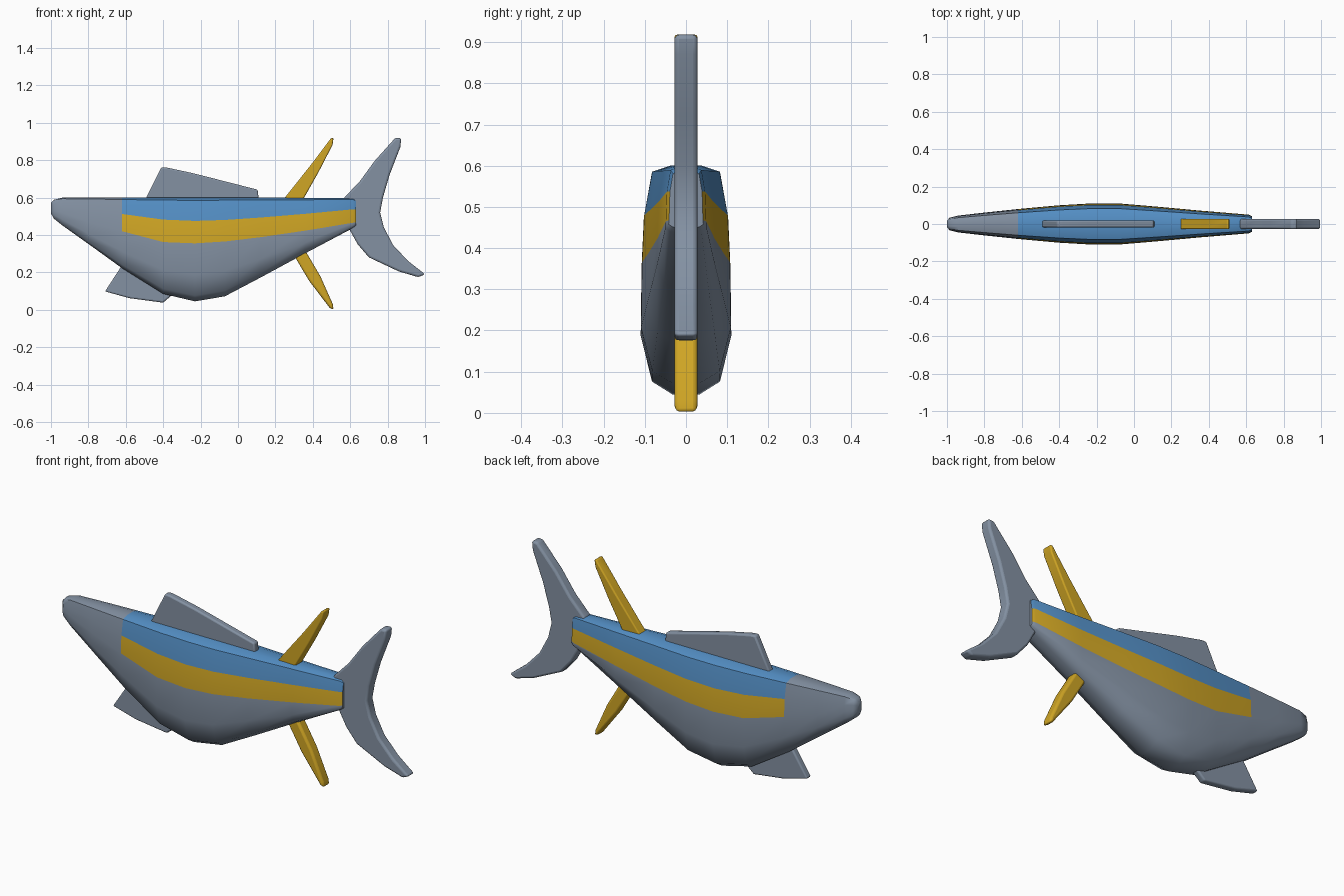
import bpy, bmesh, math

if "Cube" in bpy.data.objects:
    bpy.data.objects.remove(bpy.data.objects["Cube"])


def material(name, rgb):
    m = bpy.data.materials.new(name)
    m.diffuse_color = (*rgb, 1)
    m.use_nodes = True
    m.node_tree.nodes["Principled BSDF"].inputs["Base Color"].default_value = m.diffuse_color
    return m


GREY = material("slate grey", (0.23, 0.285, 0.365))
BLUE = material("blue", (0.09, 0.28, 0.57))
YELLOW = material("golden yellow", (0.63, 0.38, 0.018))


def make_object(name, bm, mats, angle):
    bmesh.ops.recalc_face_normals(bm, faces=bm.faces)
    me = bpy.data.meshes.new(name)
    bm.to_mesh(me)
    bm.free()
    ob = bpy.data.objects.new(name, me)
    bpy.context.collection.objects.link(ob)
    for m in mats:
        me.materials.append(m)
    bpy.ops.object.select_all(action='DESELECT')
    bpy.context.view_layer.objects.active = ob
    ob.select_set(True)
    bpy.ops.object.shade_smooth_by_angle(angle=math.radians(angle))
    return ob


# Body stations: x, top, blue edge, yellow edge, bottom, half width
STATIONS = [
    (-1.00, 0.572, 0.558, 0.545, 0.515, 0.018),
    (-0.985, 0.588, 0.56, 0.53, 0.488, 0.034),
    (-0.94, 0.599, 0.555, 0.52, 0.452, 0.045),
    (-0.80, 0.60, 0.535, 0.47, 0.352, 0.061),
    (-0.62, 0.60, 0.512, 0.42, 0.222, 0.080),
    (-0.40, 0.60, 0.482, 0.362, 0.085, 0.100),
    (-0.23, 0.60, 0.475, 0.355, 0.045, 0.110),
    (-0.07, 0.60, 0.48, 0.365, 0.072, 0.109),
    (0.12, 0.60, 0.493, 0.388, 0.172, 0.093),
    (0.36, 0.598, 0.513, 0.423, 0.302, 0.071),
    (0.615, 0.597, 0.537, 0.465, 0.437, 0.050),
    (0.63, 0.587, 0.537, 0.468, 0.449, 0.042),
]


def half_ring(top, blue, yellow, bottom, w):
    d = yellow - bottom
    return [(0.35 * w, top), (0.75 * w, top - 0.12 * (top - blue)),
            (0.93 * w, blue), (0.98 * w, yellow), (w, bottom + 0.46 * d),
            (0.75 * w, bottom + 0.1 * d), (0.3 * w, bottom)]


bm = bmesh.new()
rings = []
for x, *rest in STATIONS:
    half = half_ring(*rest)
    full = half + [(-y, z) for y, z in reversed(half)]
    rings.append([bm.verts.new((x, y, z)) for y, z in full])
n = len(rings[0])
for s, (a, b) in enumerate(zip(rings, rings[1:])):
    for k in range(n):
        j = (k + 1) % n
        f = bm.faces.new((a[k], a[j], b[j], b[k]))
        # blue back and yellow side stripe behind the head
        if STATIONS[s][0] > -0.63:
            if k in (0, 1, n - 3, n - 2, n - 1):
                f.material_index = 1
            elif k in (2, n - 4):
                f.material_index = 2
bm.faces.new(rings[0])
bm.faces.new(rings[-1])
make_object("body", bm, [GREY, BLUE, YELLOW], 50)


def fin(name, outline, half, mat, bevel):
    """Thick rounded plate cut from a side outline (x, z)."""
    bm = bmesh.new()
    a = [bm.verts.new((x, -half, z)) for x, z in outline]
    b = [bm.verts.new((x, half, z)) for x, z in outline]
    bm.faces.new(a)
    bm.faces.new(b)
    for i in range(len(a)):
        j = (i + 1) % len(a)
        bm.faces.new((a[i], a[j], b[j], b[i]))
    ob = make_object(name, bm, [mat], 60)
    mod = ob.modifiers.new("rounding", 'BEVEL')
    mod.width = bevel
    mod.segments = 3
    mod.limit_method = 'ANGLE'
    mod.angle_limit = math.radians(35)
    return ob


# Grey fins
fin("dorsal_fin", [(-0.50, 0.58), (-0.41, 0.762), (-0.38, 0.76), (-0.24, 0.73),
                   (0.105, 0.642), (0.112, 0.58)], 0.018, GREY, 0.008)
fin("belly_fin", [(-0.58, 0.30), (-0.711, 0.098), (-0.58, 0.062), (-0.40, 0.038),
                  (-0.34, 0.09), (-0.38, 0.20)], 0.018, GREY, 0.008)

# Yellow swept fins
fin("upper_rear_fin", [(0.235, 0.58), (0.39, 0.775), (0.498, 0.918), (0.511, 0.918),
                       (0.505, 0.88), (0.43, 0.735), (0.34, 0.575)], 0.028, YELLOW, 0.014)
fin("lower_rear_fin", [(0.27, 0.34), (0.38, 0.155), (0.49, 0.01), (0.511, 0.00),
                       (0.507, 0.03), (0.44, 0.18), (0.34, 0.35)], 0.028, YELLOW, 0.014)

# Crescent tail
fin("tail_fin", [(0.565, 0.597), (0.65, 0.685), (0.73, 0.795), (0.84, 0.918),
                 (0.873, 0.918), (0.868, 0.87), (0.81, 0.72), (0.775, 0.60),
                 (0.76, 0.52), (0.78, 0.44), (0.83, 0.345), (0.91, 0.26),
                 (1.0, 0.19), (0.965, 0.174), (0.86, 0.205), (0.70, 0.28),
                 (0.64, 0.35), (0.59, 0.44)], 0.028, GREY, 0.011)
